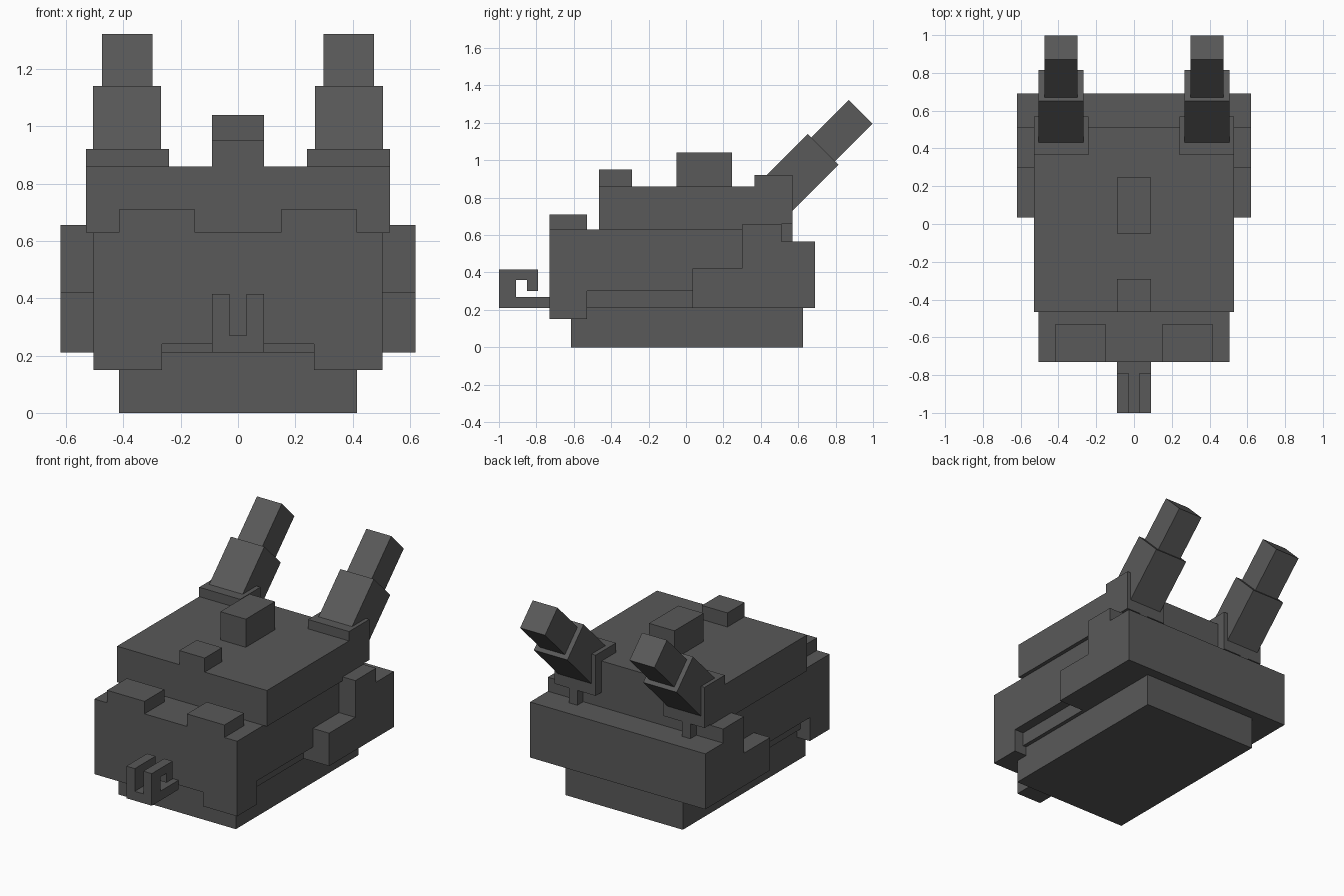
import bpy, bmesh, math
from mathutils import Matrix

if "Cube" in bpy.data.objects:
    bpy.data.objects.remove(bpy.data.objects["Cube"])

grey = bpy.data.materials.new("dark grey")
grey.diffuse_color = (0.1, 0.1, 0.1, 1)
grey.use_nodes = True
grey.node_tree.nodes["Principled BSDF"].inputs["Base Color"].default_value = grey.diffuse_color


def finish(name, bm):
    bmesh.ops.recalc_face_normals(bm, faces=bm.faces)
    me = bpy.data.meshes.new(name)
    bm.to_mesh(me)
    bm.free()
    me.materials.append(grey)
    ob = bpy.data.objects.new(name, me)
    bpy.context.collection.objects.link(ob)
    return ob


def box(name, x0, x1, y0, y1, z0, z1):
    bm = bmesh.new()
    m = (Matrix.Translation(((x0 + x1) / 2, (y0 + y1) / 2, (z0 + z1) / 2))
         @ Matrix.Diagonal((x1 - x0, y1 - y0, z1 - z0, 1)))
    bmesh.ops.create_cube(bm, size=1, matrix=m)
    return finish(name, bm)


def prism(name, x0, x1, outline):
    """Extrude a (y, z) outline along x."""
    bm = bmesh.new()
    f = bm.faces.new([bm.verts.new((x0, y, z)) for y, z in outline])
    r = bmesh.ops.extrude_face_region(bm, geom=[f])
    verts = [v for v in r["geom"] if isinstance(v, bmesh.types.BMVert)]
    bmesh.ops.translate(bm, verts=verts, vec=(x1 - x0, 0, 0))
    return finish(name, bm)


def tilted_box(name, x, width, thick, start, end):
    """Box leaning back at 45 degrees between two (y, z) points."""
    length = math.dist(start, end)
    bm = bmesh.new()
    m = (Matrix.Translation((x, (start[0] + end[0]) / 2, (start[1] + end[1]) / 2))
         @ Matrix.Rotation(math.radians(-45), 4, 'X')
         @ Matrix.Diagonal((width, thick, length, 1)))
    bmesh.ops.create_cube(bm, size=1, matrix=m)
    return finish(name, bm)


# Body layers
box("base", -0.415, 0.415, -0.615, 0.625, 0, 0.21)
box("groove_layer", -0.44, 0.44, -0.6, 0.6, 0.21, 0.30)
box("lower_body", -0.505, 0.505, -0.53, 0.51, 0.30, 0.63)
box("face_block", -0.505, 0.505, -0.73, -0.53, 0.24, 0.63)
box("upper_body", -0.53, 0.53, -0.465, 0.51, 0.63, 0.86)
box("back_wall", -0.62, 0.62, 0.51, 0.69, 0.21, 0.565)

# Bumps along the top
box("front_bump", -0.09, 0.09, -0.465, -0.29, 0.86, 0.95)
box("rear_bump", -0.09, 0.09, -0.05, 0.245, 0.86, 1.04)

# Plate carrying the two front hooks
box("hook_plate", -0.09, 0.09, -1.0, -0.73, 0.21, 0.27)

hook = [(-1, 0.27), (-0.91, 0.27), (-0.91, 0.36), (-0.85, 0.36),
        (-0.85, 0.30), (-0.79, 0.30), (-0.79, 0.415), (-1, 0.415)]
skirt = [(0.035, 0.21), (0.51, 0.21), (0.51, 0.655), (0.30, 0.655),
         (0.30, 0.42), (0.035, 0.42)]

# Paired parts
for side, s in (("left", -1), ("right", 1)):
    def pair(a, b):
        return sorted((s * a, s * b))
    prism(side + "_hook", *pair(0.03, 0.09), hook)
    prism(side + "_skirt", *pair(0.42, 0.62), skirt)
    box(side + "_jaw", *pair(0.265, 0.505), -0.73, -0.53, 0.15, 0.24)
    box(side + "_brow", *pair(0.15, 0.415), -0.73, -0.53, 0.63, 0.71)
    box(side + "_ear_socket", *pair(0.24, 0.53), 0.365, 0.57, 0.66, 0.92)
    box(side + "_ear_post", *pair(0.37, 0.43), 0.48, 0.57, 0.56, 0.66)
    tilted_box(side + "_ear_lower", s * 0.387, 0.237, 0.233,
               (0.46, 0.785), (0.733, 1.058))
    tilted_box(side + "_ear_upper", s * 0.387, 0.176, 0.18,
               (0.68, 1.005), (0.934, 1.259))
